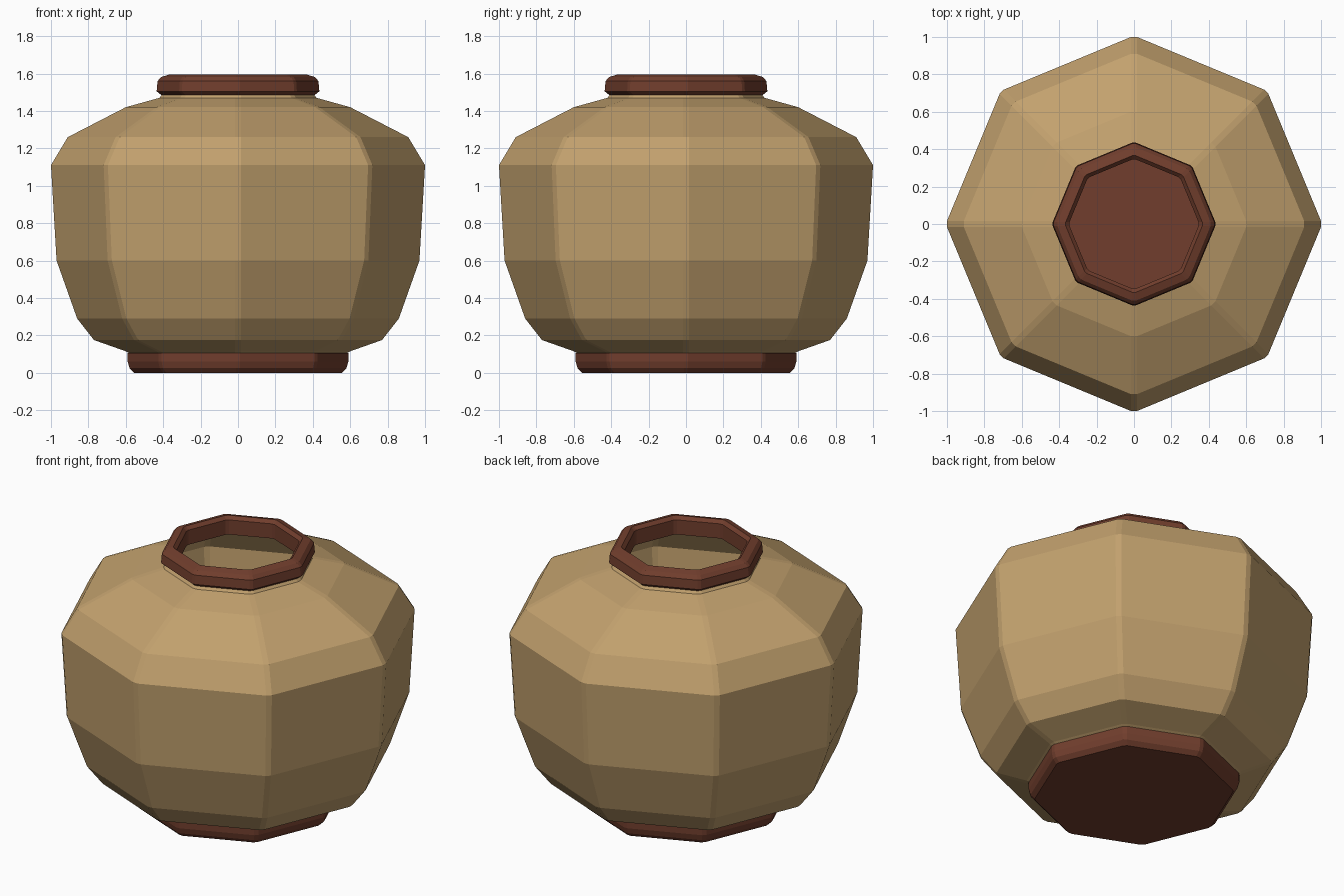
import bpy, bmesh, math

if "Cube" in bpy.data.objects:
    bpy.data.objects.remove(bpy.data.objects["Cube"])


def material(name, color):
    m = bpy.data.materials.new(name)
    m.diffuse_color = (*color, 1)
    m.use_nodes = True
    m.node_tree.nodes["Principled BSDF"].inputs["Base Color"].default_value = m.diffuse_color
    return m


TAN = material("tan clay", (0.54, 0.355, 0.155))
BROWN = material("red brown clay", (0.165, 0.048, 0.026))


def lathe(name, profile, mat, chamfer, cap_start=False, cap_end=False, closed=False):
    """Revolve (radius, z) points into an octagon with chamfered corners."""
    bm = bmesh.new()
    rings = []
    for r, z in profile:
        ring = []
        for i in range(8):
            a = i * math.pi / 4
            for s in (-1, 1):
                t = s * chamfer
                ring.append(bm.verts.new((r * math.cos(a) - t * math.sin(a),
                                          r * math.sin(a) + t * math.cos(a), z)))
        rings.append(ring)
    pairs = list(zip(rings, rings[1:]))
    if closed:
        pairs.append((rings[-1], rings[0]))
    for lo, hi in pairs:
        for i in range(16):
            j = (i + 1) % 16
            bm.faces.new((lo[i], lo[j], hi[j], hi[i]))
    if cap_start:
        bm.faces.new(rings[0][::-1])
    if cap_end:
        bm.faces.new(rings[-1])
    me = bpy.data.meshes.new(name)
    bm.to_mesh(me)
    bm.free()
    me.materials.append(mat)
    ob = bpy.data.objects.new(name, me)
    bpy.context.collection.objects.link(ob)
    return ob


# Foot, whose top is the floor seen through the mouth
lathe("foot", [(0.555, 0), (0.58, 0.025), (0.59, 0.06), (0.59, 0.105)],
      BROWN, 0.012, cap_start=True, cap_end=True)

# Thin-walled body
lathe("body", [(0.57, 0.10), (0.60, 0.115), (0.77, 0.175), (0.86, 0.29), (0.97, 0.60),
               (1.0, 1.11), (0.91, 1.26), (0.60, 1.42), (0.42, 1.47), (0.405, 1.49)],
      TAN, 0.016)

# Ring-shaped lip around the mouth
lathe("rim", [(0.345, 1.485), (0.41, 1.485), (0.435, 1.505), (0.43, 1.56), (0.41, 1.582),
              (0.365, 1.595), (0.345, 1.575)],
      BROWN, 0.01, closed=True)
